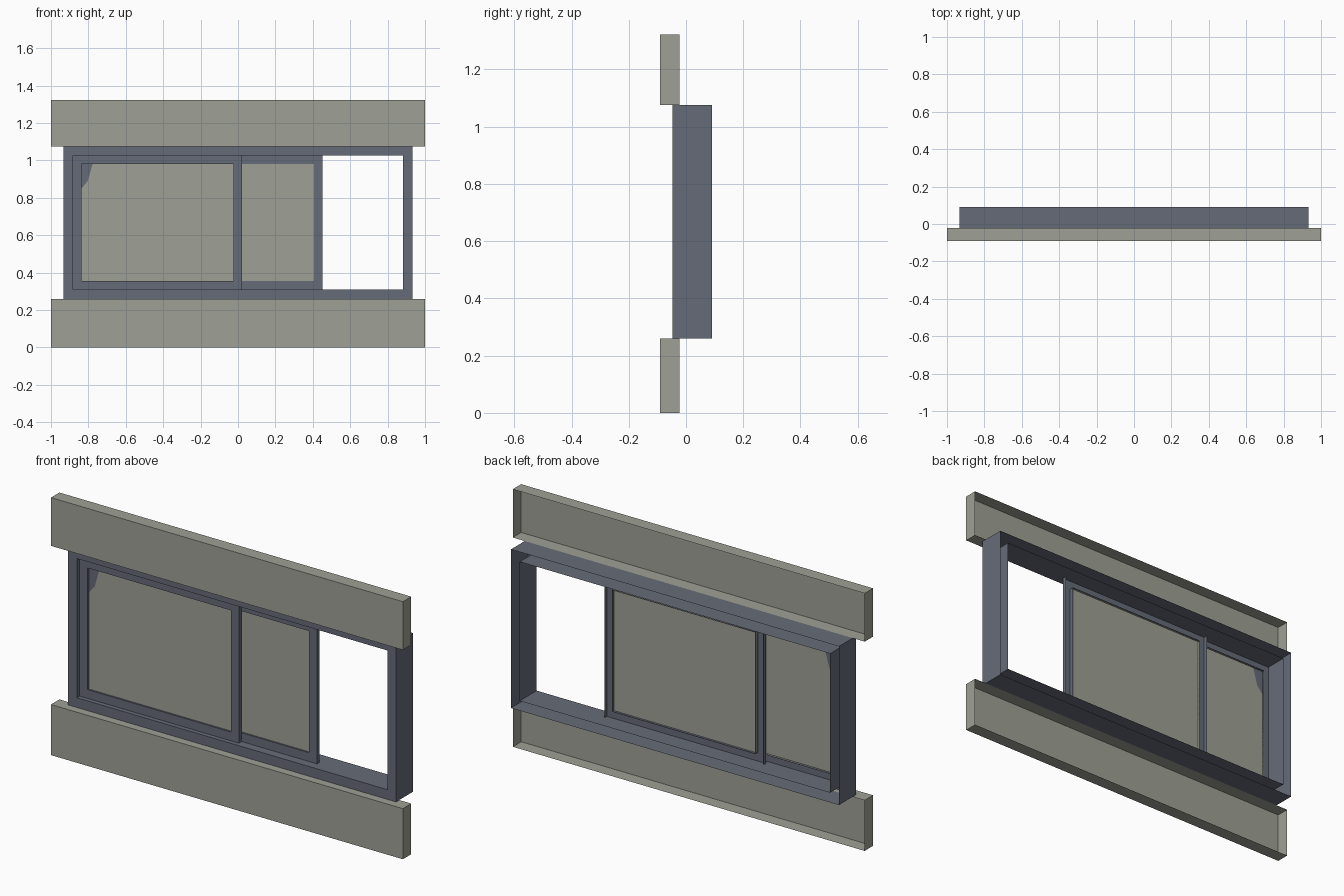
import bpy

if "Cube" in bpy.data.objects:
    bpy.data.objects.remove(bpy.data.objects["Cube"])


def material(name, rgb):
    m = bpy.data.materials.new(name)
    m.diffuse_color = (*rgb, 1)
    m.use_nodes = True
    m.node_tree.nodes["Principled BSDF"].inputs["Base Color"].default_value = m.diffuse_color
    return m


STONE = material("warm grey", (0.345, 0.352, 0.30))
METAL = material("slate blue", (0.133, 0.148, 0.188))


def rect(x0, x1, z0, z1):
    # counter-clockwise as seen from the front
    return [(x0, z0), (x1, z0), (x1, z1), (x0, z1)]


def make(name, verts, faces, mats, indices=None):
    me = bpy.data.meshes.new(name)
    me.from_pydata(verts, [], faces)
    for m in mats:
        me.materials.append(m)
    for i, k in enumerate(indices or []):
        me.polygons[i].material_index = k
    ob = bpy.data.objects.new(name, me)
    bpy.context.collection.objects.link(ob)
    return ob


def walls(front, back):
    # side walls running back from a front loop, facing outwards
    n = len(front)
    return [(front[(i + 1) % n], front[i], back[i], back[(i + 1) % n])
            for i in range(n)]


def open_box(name, x, z, y, mat):
    # face and four sides, open at the back
    loop = rect(*x, *z)
    verts = [(a, y[0], b) for a, b in loop] + [(a, y[1], b) for a, b in loop]
    faces = [(0, 1, 2, 3)] + walls([0, 1, 2, 3], [4, 5, 6, 7])
    return make(name, verts, faces, [mat])


def open_frame(name, x, z, y, w, mat):
    # mitred ring with inner and outer walls, open at the back
    loops = [rect(*x, *z), rect(x[0] + w, x[1] - w, z[0] + w, z[1] - w)]
    verts = [(a, d, b) for loop in loops for d in y for a, b in loop]
    faces = [(i, (i + 1) % 4, 8 + (i + 1) % 4, 8 + i) for i in range(4)]
    faces += walls([0, 1, 2, 3], [4, 5, 6, 7])
    faces += [f[::-1] for f in walls([8, 9, 10, 11], [12, 13, 14, 15])]
    return make(name, verts, faces, [mat])


# wall bands above and below the window
open_box("lower_band", (-1, 1), (0, 0.26), (-0.09, -0.022), STONE)
open_box("upper_band", (-1, 1), (1.075, 1.323), (-0.09, -0.022), STONE)

# outer window frame
open_frame("window_frame", (-0.932, 0.932), (0.26, 1.075), (-0.048, 0.09), 0.05, METAL)

# two sliding sashes, one behind the other
SZ = (0.31, 1.025)
open_frame("front_sash", (-0.882, 0.022), SZ, (-0.025, -0.003), 0.045, METAL)
open_frame("rear_sash", (-0.452, 0.452), SZ, (-0.003, 0.018), 0.045, METAL)

# rear pane
GZ = (0.355, 0.98)
open_box("rear_pane", (-0.407, 0.407), GZ, (0.005, 0.013), STONE)

# front pane with a dark chipped corner cut into its face
x0, x1, (z0, z1) = -0.837, -0.023, GZ
pts = [(x0, z0), (x1, z0), (x1, z1), (-0.778, z1),
       (-0.803, 0.89), (x0, 0.85), (x0, z1)]
rim = [0, 1, 2, 3, 6, 5]
verts = [(a, -0.016, b) for a, b in pts] + [(a, -0.008, b) for a, b in pts]
faces = [(0, 1, 2, 3, 4, 5), (5, 4, 3, 6)] + walls(rim, [i + 7 for i in rim])
make("front_pane", verts, faces, [STONE, METAL], [0, 1])
